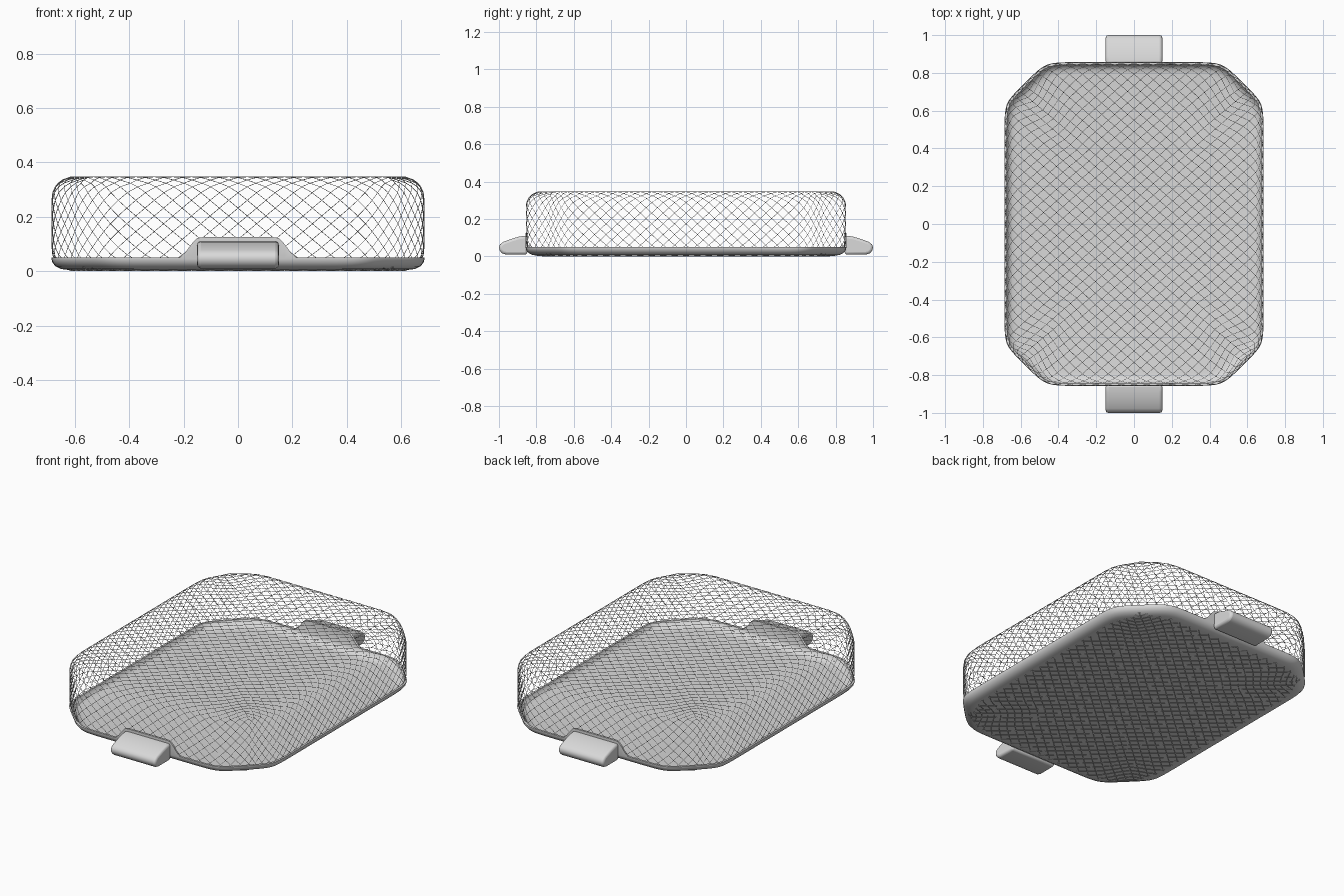
import bpy
import bmesh
import math

if "Cube" in bpy.data.objects:
    bpy.data.objects.remove(bpy.data.objects["Cube"])

HALF_X, HALF_Y, CHAMFER = 0.686, 0.857, 1.325
COVER_TOP = 0.349
RIM = 0.05


def material(name, value):
    mat = bpy.data.materials.new(name)
    mat.use_nodes = True
    color = (value, value, value, 1)
    mat.diffuse_color = color
    mat.node_tree.nodes["Principled BSDF"].inputs["Base Color"].default_value = color
    return mat


def make_object(name, bm, mat):
    bmesh.ops.recalc_face_normals(bm, faces=bm.faces)
    mesh = bpy.data.meshes.new(name)
    bm.to_mesh(mesh)
    bm.free()
    mesh.materials.append(mat)
    obj = bpy.data.objects.new(name, mesh)
    bpy.context.collection.objects.link(obj)
    return obj


def smooth(obj):
    bpy.ops.object.select_all(action="DESELECT")
    obj.select_set(True)
    bpy.context.view_layer.objects.active = obj
    bpy.ops.object.shade_smooth_by_angle(angle=math.radians(40))


def round_corners(x, y):
    """Squeeze a rectangle into the soft eight-sided plan shape."""
    p = 42
    u, v = abs(x) / HALF_X, abs(y) / HALF_Y
    s = max(u, v)
    if s < 0.01:
        return x, y
    n = (u ** p + v ** p + ((abs(x) + abs(y)) / CHAMFER) ** p) ** (1 / p)
    f = 1 + (s / max(n, s) - 1) * min(1, s) ** 3
    return x * f, y * f


def rim_height(x, y):
    """Rim rises to a tab behind each handle."""
    if abs(y) < HALF_Y * 0.9:
        return RIM
    t = max(0, min(1, (0.22 - abs(x)) / 0.08))
    return RIM + 0.075 * t * t * (3 - 2 * t)


gray = material("light gray metal", 0.7)

# Tray: rings lofted from the underside, over the rim, to the floor
STEPS = 64
side = [-1 + 2 * i / STEPS for i in range(STEPS)]
square = ([(t, -1) for t in side] + [(1, t) for t in side]
          + [(-t, 1) for t in side] + [(-1, -t) for t in side])
outline = [round_corners(u * HALF_X, v * HALF_Y) for u, v in square]
profile = [(0.06, 0.005), (0.035, 0.008), (0.015, 0.018), (0.004, 0.032), (0, 0.045),
           (0, None), (0.012, None),
           (0.014, 0.045), (0.024, 0.028), (0.042, 0.018), (0.065, 0.015)]
bm = bmesh.new()
rings = []
for inset, z in profile:
    sx, sy = 1 - inset / HALF_X, 1 - inset / HALF_Y
    rings.append([bm.verts.new((x * sx, y * sy, rim_height(x, y) if z is None else z))
                  for x, y in outline])
for low, high in zip(rings, rings[1:]):
    for i in range(len(low)):
        j = (i + 1) % len(low)
        bm.faces.new((low[i], low[j], high[j], high[i]))
bm.faces.new(rings[0])
bm.faces.new(rings[-1])
smooth(make_object("tray", bm, gray))

# Handles: rounded wedge profile extruded across each end
grip = [(0.848, 0.01), (0.96, 0.01), (0.982, 0.016), (0.996, 0.031), (1.0, 0.048),
        (0.995, 0.064), (0.977, 0.078), (0.93, 0.095), (0.89, 0.107), (0.848, 0.111)]
for name, sign in (("front_handle", -1), ("back_handle", 1)):
    bm = bmesh.new()
    face = bm.faces.new([bm.verts.new((-0.15, sign * y, z)) for y, z in grip])
    moved = bmesh.ops.extrude_face_region(bm, geom=[face], use_keep_orig=True)["geom"]
    bmesh.ops.translate(bm, vec=(0.3, 0, 0),
                        verts=[v for v in moved if isinstance(v, bmesh.types.BMVert)])
    handle = make_object(name, bm, gray)
    bevel = handle.modifiers.new("soft_edges", "BEVEL")
    bevel.width = 0.014
    bevel.segments = 3
    bevel.limit_method = "ANGLE"
    bevel.angle_limit = math.radians(60)
    smooth(handle)

# Wire cover: gridded box turned into diamonds, rounded, then made into wires
bm = bmesh.new()
bmesh.ops.create_cube(bm, size=2)
for axis, cells in enumerate((20, 28, 6)):
    along = [e for e in bm.edges
             if abs((e.verts[0].co - e.verts[1].co)[axis]) > 0.5]
    bmesh.ops.subdivide_edges(bm, edges=along, cuts=cells - 1, use_grid_fill=True)
grid_edges = list(bm.edges)
bmesh.ops.poke(bm, faces=list(bm.faces))
bmesh.ops.dissolve_edges(bm, edges=grid_edges, use_verts=False)

half_x, half_y, half_z = HALF_X - 0.002, HALF_Y - 0.002, COVER_TOP / 2 - 0.002
radius = 0.08
for v in bm.verts:
    x, y, z = v.co.x * half_x, v.co.y * half_y, v.co.z * half_z
    inset = min(half_x - abs(x), half_y - abs(y))
    out, up = radius - inset, abs(z) - (half_z - radius)
    if out > 0 and up > 0:
        # Wrap the top and bottom edges around a fillet
        reach = radius / math.hypot(out, up)
        new_inset = radius - out * reach
        x *= (half_x - new_inset) / (half_x - inset)
        y *= (half_y - new_inset) / (half_y - inset)
        z = math.copysign(half_z - radius + up * reach, z)
    x, y = round_corners(x, y)
    v.co = (x, y, z + COVER_TOP / 2)
cover = make_object("wire_cover", bm, gray)
wires = cover.modifiers.new("wires", "WIREFRAME")
wires.thickness = 0.0028
wires.use_even_offset = False
wires.use_replace = True
